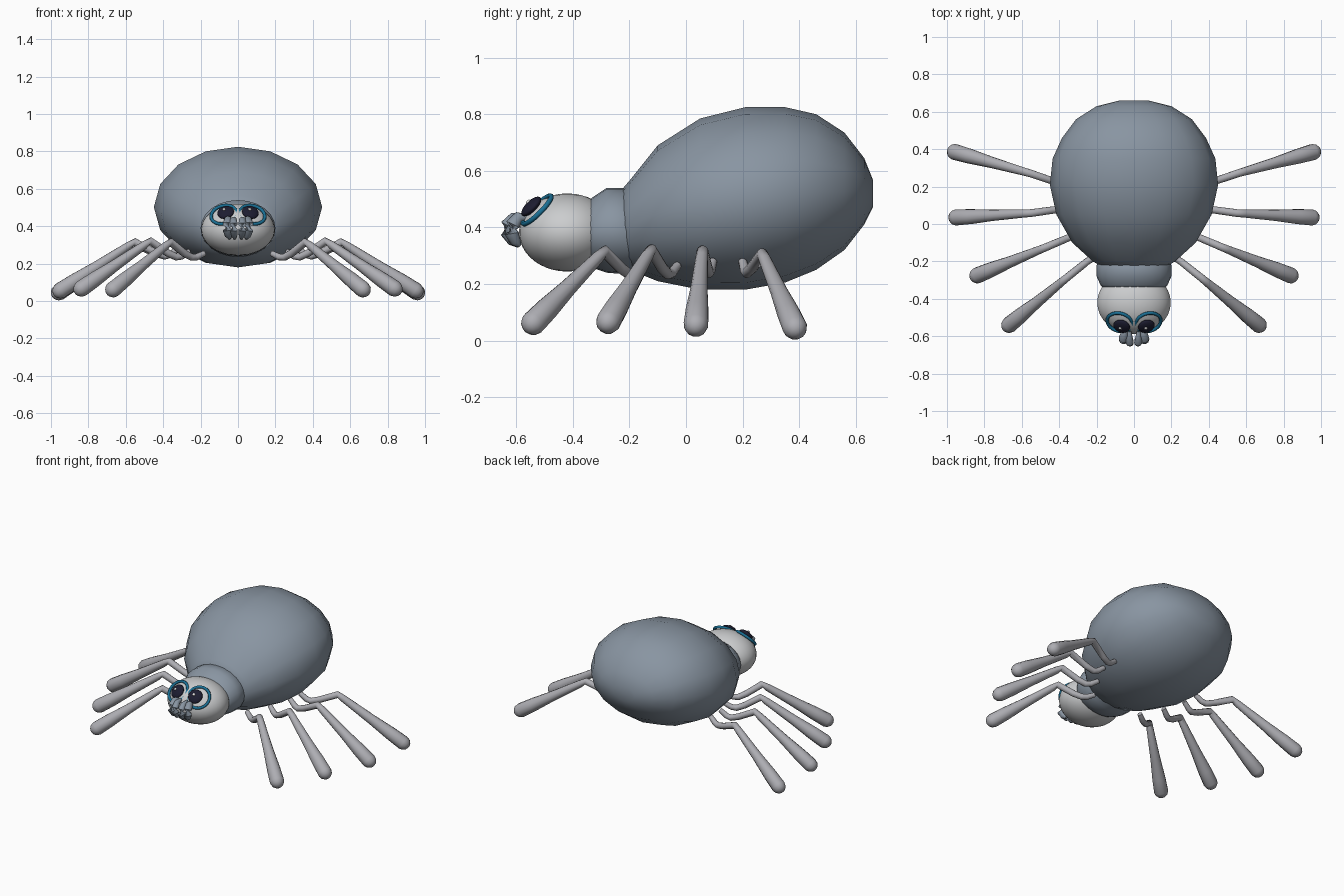
import bpy, bmesh
from math import sin, cos, pi, radians
from mathutils import Vector

cube = bpy.data.objects.get("Cube")
if cube:
    bpy.data.objects.remove(cube)


def material(name, rgb):
    m = bpy.data.materials.new(name)
    m.use_nodes = True
    m.diffuse_color = (*rgb, 1)
    m.node_tree.nodes["Principled BSDF"].inputs["Base Color"].default_value = (*rgb, 1)
    return m


SLATE = material("slate grey", (0.25, 0.30, 0.36))
PALE = material("pale grey", (0.60, 0.61, 0.62))
LEG = material("leg grey", (0.42, 0.42, 0.45))
BLUE = material("eye ring blue", (0.01, 0.16, 0.30))
DARK = material("pupil dark", (0.012, 0.012, 0.03))
WHITE = material("highlight white", (0.9, 0.9, 0.9))


def finish(bm, name, mat, angle=60):
    bmesh.ops.recalc_face_normals(bm, faces=bm.faces)
    me = bpy.data.meshes.new(name)
    bm.to_mesh(me)
    bm.free()
    me.materials.append(mat)
    ob = bpy.data.objects.new(name, me)
    bpy.context.collection.objects.link(ob)
    bpy.ops.object.select_all(action="DESELECT")
    ob.select_set(True)
    bpy.context.view_layer.objects.active = ob
    bpy.ops.object.shade_smooth_by_angle(angle=radians(angle))
    return ob


def loft(name, rings, sides, mat):
    """Skin elliptical rings, each given as centre, side axis and up axis."""
    bm = bmesh.new()
    loops = []
    for c, u, v in rings:
        angles = [2 * pi * i / sides for i in range(sides)]
        loops.append([bm.verts.new(c + u * cos(a) + v * sin(a)) for a in angles])
    for a, b in zip(loops, loops[1:]):
        for i in range(sides):
            j = (i + 1) % sides
            bm.faces.new((a[i], a[j], b[j], b[i]))
    bm.faces.new(loops[0])
    bm.faces.new(loops[-1])
    return finish(bm, name, mat)


def body_part(name, profile, mat, sides=16):
    """Profile rows: y, bottom z, top z, half width."""
    rings = [(Vector((0, y, (lo + hi) / 2)), Vector((w, 0, 0)), Vector((0, 0, (hi - lo) / 2)))
             for y, lo, hi, w in profile]
    return loft(name, rings, sides, mat)


def tube(name, path, mat, sides=10):
    """Round tube through points paired with radii."""
    pts = [Vector(p) for p, r in path]
    rings = []
    for i, (p, r) in enumerate(path):
        t = (pts[min(i + 1, len(pts) - 1)] - pts[max(i - 1, 0)]).normalized()
        u = t.cross(Vector((0.1, 0.2, 1))).normalized()
        rings.append((pts[i], u * r, t.cross(u) * r))
    return loft(name, rings, sides, mat)


def ellipsoid(name, centre, radii, mat, normal=None, seg=24):
    bm = bmesh.new()
    bmesh.ops.create_uvsphere(bm, u_segments=seg, v_segments=seg * 2 // 3, radius=1)
    bmesh.ops.scale(bm, vec=radii, verts=bm.verts)
    ob = finish(bm, name, mat)
    ob.location = centre
    if normal:
        ob.rotation_euler = Vector(normal).to_track_quat("Z", "Y").to_euler()
    return ob


# Body
body_part("abdomen", [(-0.23, 0.29, 0.53, 0.17), (-0.2, 0.25, 0.565, 0.22),
                      (-0.1, 0.21, 0.69, 0.33), (0.05, 0.18, 0.785, 0.415),
                      (0.21, 0.18, 0.825, 0.45), (0.35, 0.205, 0.825, 0.435),
                      (0.46, 0.25, 0.80, 0.385), (0.56, 0.32, 0.735, 0.31),
                      (0.63, 0.41, 0.645, 0.2), (0.66, 0.47, 0.57, 0.08)], SLATE)
body_part("thorax", [(-0.345, 0.27, 0.495, 0.165), (-0.325, 0.255, 0.51, 0.18),
                     (-0.28, 0.24, 0.54, 0.2), (-0.22, 0.235, 0.54, 0.2),
                     (-0.15, 0.25, 0.5, 0.17)], SLATE, 24)
ellipsoid("head", (0, -0.42, 0.382), (0.197, 0.17, 0.138), PALE, seg=32)

# Leg rows: hip root, hip bend, knee, foot centre
LEGS = {
    "front": ((0.18, -0.16, 0.255), (0.25, -0.2, 0.235), (0.375, -0.3, 0.305), (0.668, -0.54, 0.062)),
    "second": ((0.26, -0.03, 0.265), (0.33, -0.065, 0.235), (0.485, -0.13, 0.31), (0.838, -0.275, 0.066)),
    "third": ((0.32, 0.095, 0.28), (0.39, 0.08, 0.24), (0.57, 0.057, 0.305), (0.95, 0.035, 0.056)),
    "rear": ((0.32, 0.2, 0.28), (0.39, 0.215, 0.24), (0.57, 0.275, 0.295), (0.958, 0.385, 0.046)),
}

for side, s in (("left", 1), ("right", -1)):
    def flip(p):
        return Vector((p[0] * s, p[1], p[2]))

    # Legs with a thin hip and a swollen rounded foot
    for row, points in LEGS.items():
        root, bend, knee, foot = [flip(p) for p in points]
        d = (foot - knee).normalized()
        tube(f"{row}_leg_{side}", [
            (root, 0.015), (root.lerp(bend, 0.6) - Vector((0, 0, 0.008)), 0.018),
            (bend, 0.019), (bend.lerp(knee, 0.3), 0.02), (knee - d * 0.02, 0.021),
            (knee + d * 0.02, 0.022), (knee.lerp(foot, 0.5), 0.031), (knee.lerp(foot, 0.8), 0.041),
            (foot, 0.044), (foot + d * 0.022, 0.037), (foot + d * 0.036, 0.023),
            (foot + d * 0.042, 0.008)], LEG, 12)

    # Eye: ring, domed pupil and highlight
    normal = flip((0.2, -0.7, 0.7)).normalized()
    bm = bmesh.new()
    minor, major, n, k = 0.009, 0.069, 32, 8
    grid = [[bm.verts.new(((major + minor * cos(2 * pi * j / k)) * cos(2 * pi * i / n),
                           (major + minor * cos(2 * pi * j / k)) * sin(2 * pi * i / n),
                           minor * sin(2 * pi * j / k))) for j in range(k)] for i in range(n)]
    for i in range(n):
        for j in range(k):
            a, b = grid[i], grid[(i + 1) % n]
            bm.faces.new((a[j], b[j], b[(j + 1) % k], a[(j + 1) % k]))
    ring = finish(bm, f"eye_ring_{side}", BLUE)
    ring.location = flip((0.076, -0.526, 0.462))
    ring.rotation_euler = normal.to_track_quat("Z", "Y").to_euler()
    pupil = flip((0.066, -0.547, 0.474))
    ellipsoid(f"pupil_{side}", pupil, (0.045, 0.045, 0.018), DARK, normal)
    ellipsoid(f"eye_highlight_{side}", pupil + normal * 0.016 + Vector((-0.006, 0, 0.006)),
              (0.009, 0.009, 0.005), WHITE, normal, 12)

    # Mouthparts: a plump outer lobe and a slim inner fang
    tube(f"outer_mouthpart_{side}", [
        (flip((0.05, -0.565, 0.435)), 0.012), (flip((0.052, -0.59, 0.435)), 0.022),
        (flip((0.056, -0.613, 0.41)), 0.026), (flip((0.056, -0.617, 0.38)), 0.026),
        (flip((0.05, -0.603, 0.35)), 0.02), (flip((0.044, -0.588, 0.335)), 0.008)], SLATE)
    tube(f"inner_fang_{side}", [
        (flip((0.024, -0.575, 0.44)), 0.01), (flip((0.024, -0.61, 0.435)), 0.018),
        (flip((0.023, -0.634, 0.41)), 0.021), (flip((0.022, -0.635, 0.38)), 0.021),
        (flip((0.02, -0.615, 0.35)), 0.016), (flip((0.018, -0.59, 0.333)), 0.006)], SLATE)
